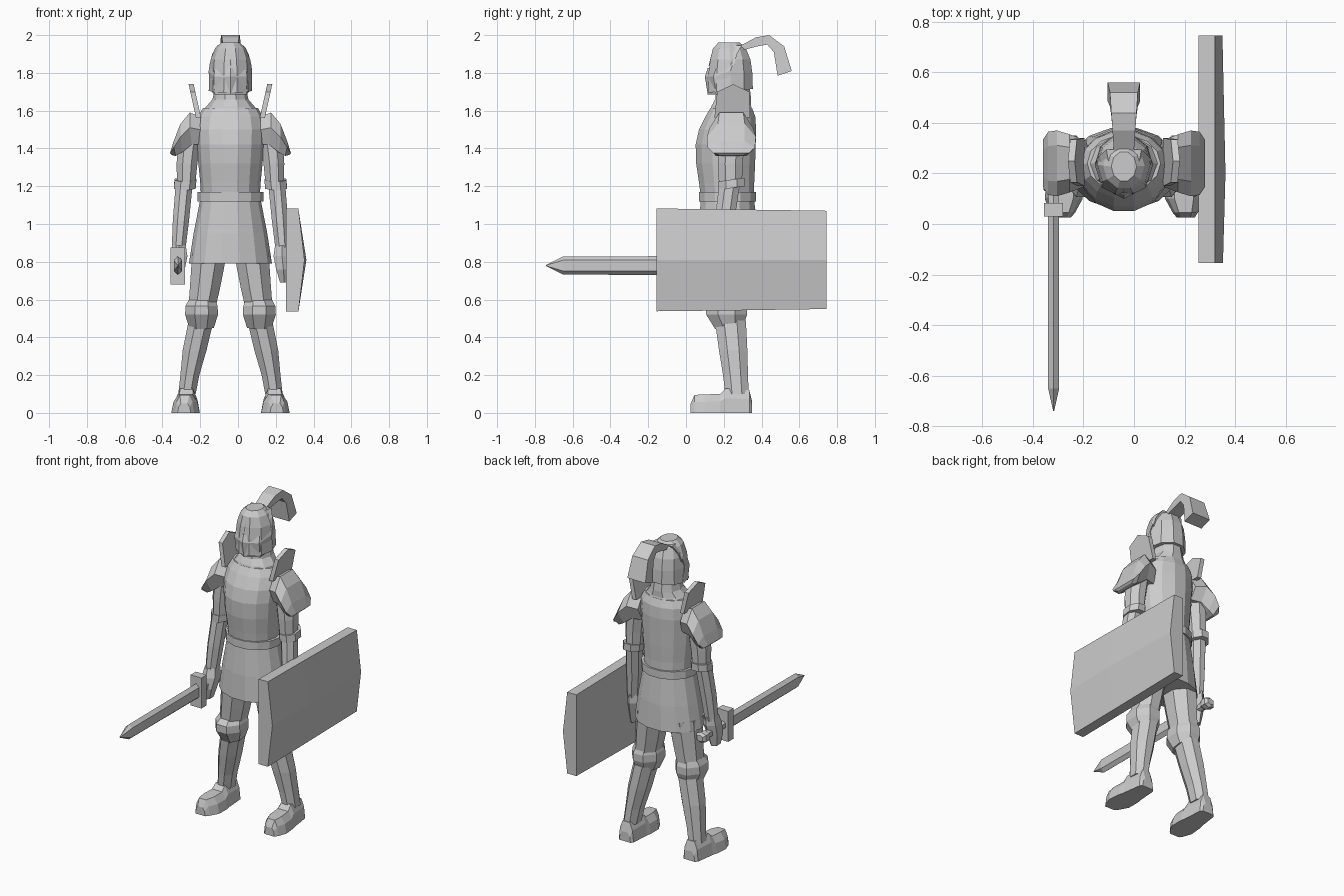
import bpy, bmesh, math

CX = -0.04  # the figure's own mirror line

steel = bpy.data.materials.new("grey steel")
steel.diffuse_color = (0.6, 0.6, 0.6, 1)


def skin(name, rings):
    """Join rings of points into a capped, flat-shaded solid."""
    bm = bmesh.new()
    loops = [[bm.verts.new(p) for p in r] for r in rings]
    n = len(loops[0])
    for a, b in zip(loops, loops[1:]):
        for i in range(n):
            j = (i + 1) % n
            bm.faces.new((a[i], a[j], b[j], b[i]))
    bm.faces.new(loops[0][::-1])
    bm.faces.new(loops[-1])
    bmesh.ops.recalc_face_normals(bm, faces=bm.faces)
    me = bpy.data.meshes.new(name)
    bm.to_mesh(me)
    bm.free()
    me.materials.append(steel)
    ob = bpy.data.objects.new(name, me)
    bpy.context.collection.objects.link(ob)
    return ob


def loft(name, sections, n=8, turn=0.5, side=0):
    """Horizontal oval sections (x offset, y, z, rx, ry, rise toward back)."""
    s = side or 1
    rings = []
    for x, y, z, rx, ry, *rise in sections:
        k = 1 / math.cos(math.pi / n) if turn else 1
        ring = []
        for i in range(n):
            a = 2 * math.pi * (i + turn) / n
            dy = k * ry * math.sin(a)
            ring.append((CX + s * (x + k * rx * math.cos(a)), y + dy,
                         z + (rise[0] * dy / ry if rise else 0)))
        rings.append(ring)
    return skin(name, rings)


def box(name, x0, x1, y0, y1, z0, z1):
    return skin(name, [[(x0, y0, z), (x1, y0, z), (x1, y1, z), (x0, y1, z)] for z in (z0, z1)])


# ---- torso, belt and skirt
loft("breastplate", [
    (0, .22, 1.14, .155, .145), (0, .215, 1.22, .16, .15), (0, .21, 1.32, .170, .160),
    (0, .21, 1.42, .178, .163), (0, .22, 1.50, .182, .155), (0, .235, 1.57, .17, .135),
    (0, .24, 1.615, .145, .112)], 14, 0)
loft("gorget", [(0, .24, 1.59, .155, .12), (0, .24, 1.625, .125, .11),
                (0, .25, 1.66, .095, .10), (0, .25, 1.74, .078, .09)], 10, 0)
loft("belt", [(0, .22, 1.12, .175, .155), (0, .22, 1.17, .175, .155)], 14, 0)
loft("skirt", [(0, .22, .79, .22, .165), (0, .22, .95, .195, .16), (0, .22, 1.13, .16, .145)], 14, 0)

# ---- helmet
loft("helmet", [
    (0, .235, 1.705, .115, .125, .01), (0, .235, 1.80, .112, .122), (0, .235, 1.87, .105, .112),
    (0, .23, 1.93, .082, .092), (0, .228, 1.96, .05, .06)], 10, 0)
# pointed face guard with its ledge under the eye slit
guard = [(-.112, .24), (-.085, .15), (0, .105), (.085, .15), (.112, .24)]
skin("visor", [[(CX + x * k, y + d, z + (.03 if abs(x) > .1 else 0)) for x, y in guard]
               for z, k, d in ((1.685, 1, .01), (1.78, 1.03, -.005), (1.825, .97, .01))])
skin("brow_plate", [[(CX + x * k, y + d, z) for x, y in guard]
                    for z, k, d in ((1.84, .98, .015), (1.90, .86, .03), (1.945, .62, .055))])

# ---- plume: a flat curved strip
plume = [(.29, 1.945, .30, 1.92, .04), (.37, 1.988, .375, 1.94, .045), (.44, 2.0, .43, 1.95, .05),
         (.52, 1.94, .465, 1.91, .055), (.56, 1.81, .485, 1.785, .064)]
skin("plume", [[(CX - w, a, b), (CX + w, a, b), (CX + w, c, d), (CX - w, c, d)]
               for a, b, c, d, w in plume])

for side, tag in ((1, "left"), (-1, "right")):
    # ---- shoulder plate: outlines stepping outward and down
    prof = [(.15, 1.575, 1.42, .09), (.215, 1.60, 1.42, .115), (.265, 1.54, 1.38, .13),
            (.30, 1.45, 1.36, .125), (.32, 1.385, 1.365, .095)]
    rings = []
    for x, top, low, w in prof:
        mid = (top + low) / 2
        rings.append([(CX + side * (x + dx), .24 + v * w, z) for v, z, dx in (
            (-.55, top - .01, 0), (.55, top - .01, 0), (1, mid, 0),
            (.65, low, -.01), (-.65, low, -.01), (-1, mid, 0))])
    skin(tag + "_shoulder_plate", rings)
    # upright neck guard
    out = [(.15, 1.56), (.34, 1.56), (.335, 1.70), (.25, 1.74), (.165, 1.70)]
    skin(tag + "_neck_guard", [[(CX + side * (x + (z - 1.56) * .22), y, z) for y, z in out]
                               for x in (.155, .182)])

    # ---- arm
    loft(tag + "_upper_arm", [(.235, .235, 1.2, .048, .06), (.23, .235, 1.32, .055, .066),
                              (.215, .24, 1.47, .06, .07)], 8, .5, side)
    loft(tag + "_elbow_band", [(.242, .24, 1.19, .058, .07, .01), (.238, .24, 1.235, .058, .07, .01)],
         8, .5, side)
    loft(tag + "_forearm", [(.275, .19, .86, .036, .045), (.262, .205, 1.02, .043, .052),
                            (.245, .23, 1.21, .045, .055)], 8, .5, side)
    loft(tag + "_hand", [(.285, .165, .69, .022, .035), (.28, .165, .76, .038, .052),
                         (.273, .18, .83, .045, .055), (.272, .19, .885, .036, .045)], 6, .5, side)

    # ---- leg
    loft(tag + "_thigh", [(.155, .225, .53, .07, .085), (.135, .225, .66, .08, .095),
                          (.11, .225, .85, .092, .11)], 8, .5, side)
    loft(tag + "_knee_plate", [(.153, .23, .455, .065, .075, .012), (.153, .215, .52, .087, .108),
                               (.153, .215, .565, .085, .108), (.150, .225, .60, .07, .085)],
         8, .5, side)
    loft(tag + "_shin", [(.23, .27, .10, .046, .062), (.215, .262, .20, .05, .066),
                         (.19, .25, .33, .063, .075), (.155, .235, .49, .066, .082)], 8, .5, side)
    # ---- foot: cross-sections from heel to toe (y, middle, half width, height)
    foot = [(.35, .228, .04, .06), (.335, .229, .052, .12), (.21, .233, .065, .13), (.18, .234, .072, .10),
            (.10, .238, .075, .098), (.045, .243, .05, .095), (.025, .245, .035, .05)]
    skin(tag + "_foot", [[(CX + side * (m + u * w), y, z) for u, z in (
        (-1, 0), (1, 0), (.85, h * .6), (.5, h), (-.5, h), (-.85, h * .6))]
        for y, m, w, h in foot])

# ---- shield: flat inside, ridged outside
skin("shield", [[(.255, y, .81 - h), (.32, y, .81 - h), (p, y, .81), (.32, y, .81 + h), (.255, y, .81 + h)]
                for y, h, p in ((-.155, .272, .352), (.2, .268, .362), (.745, .26, .350))])

# ---- sword held forward
SX, SZ = -.318, .78
blade = [(-1, -.6), (0, -1), (1, -.6), (1, .6), (0, 1), (-1, .6)]
skin("sword_blade", [[(SX + u * w, y, SZ + v * h) for u, v in blade]
                     for y, w, h in ((.06, .022, .05), (-.65, .022, .048), (-.74, .002, .003))])
box("sword_guard", -.357, -.28, .03, .083, .68, .875)
skin("sword_grip", [[(SX + u * .02, y, SZ + v * .024) for u, v in blade] for y in (.07, .27)])
skin("sword_pommel", [[(SX + u * w, y, SZ + v * w) for u, v in blade]
                      for y, w in ((.25, .024), (.27, .034), (.30, .034), (.315, .02))])
